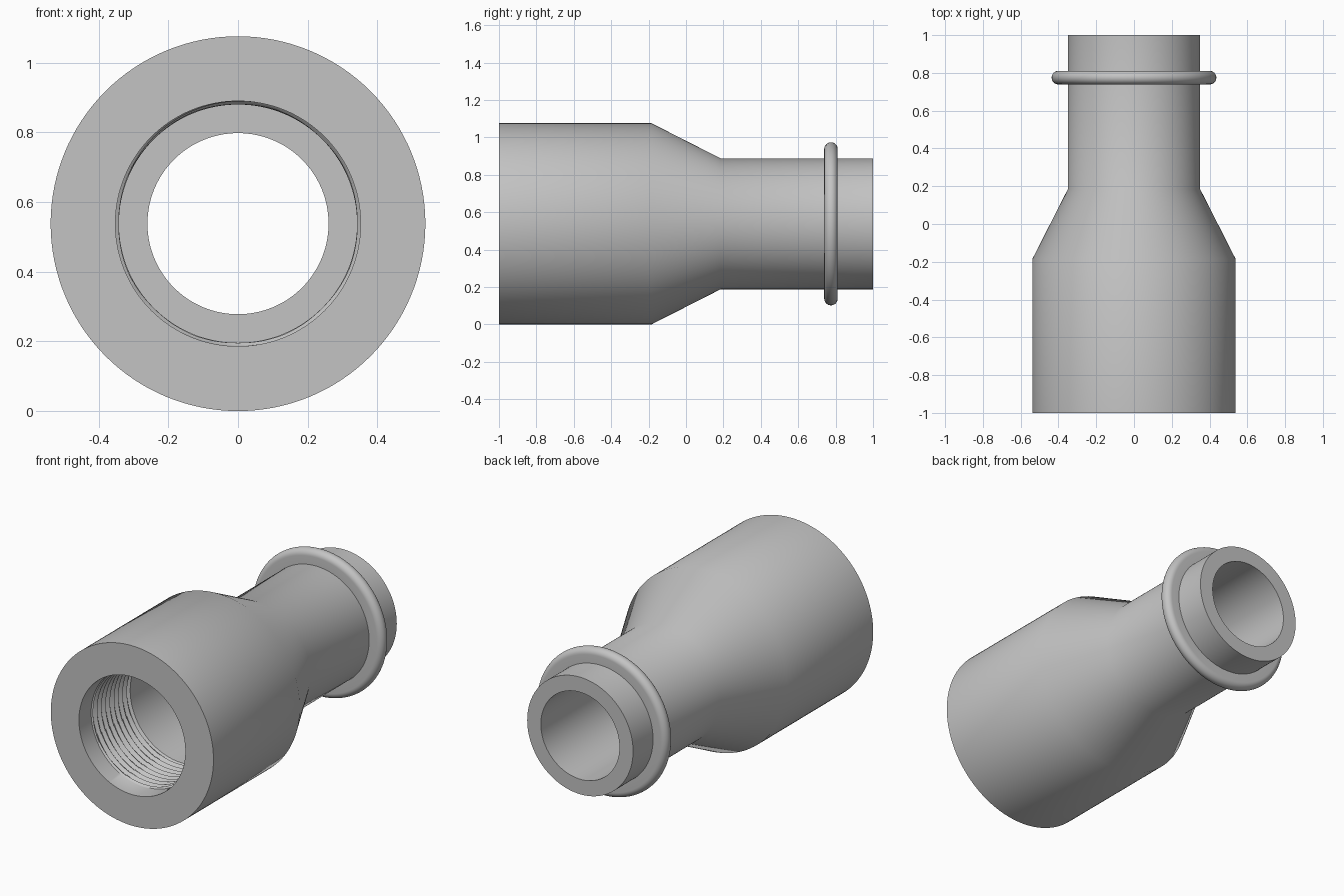
import bpy
import bmesh
from math import sin, cos, pi, radians

cube = bpy.data.objects.get("Cube")
if cube:
    bpy.data.objects.remove(cube)

AXIS_Z = 0.538
SEGMENTS = 128

metal = bpy.data.materials.new("grey metal")
metal.use_nodes = True
grey = (0.55, 0.55, 0.55, 1)
metal.diffuse_color = grey
metal.node_tree.nodes["Principled BSDF"].inputs["Base Color"].default_value = grey


def lathe(name, profile):
    """Revolve a closed profile of (y, radius) around the pipe axis.
    A radius may also be a function of the turn (0 to 1)."""
    bm = bmesh.new()
    rows = []
    for y, radius in profile:
        row = []
        for i in range(SEGMENTS):
            turn = i / SEGMENTS
            r = radius(turn) if callable(radius) else radius
            a = 2 * pi * turn
            row.append(bm.verts.new((r * cos(a), y, AXIS_Z + r * sin(a))))
        rows.append(row)
    for k, row in enumerate(rows):
        nxt = rows[(k + 1) % len(rows)]
        for i in range(SEGMENTS):
            j = (i + 1) % SEGMENTS
            bm.faces.new((row[i], row[j], nxt[j], nxt[i]))
    bmesh.ops.recalc_face_normals(bm, faces=bm.faces[:])
    mesh = bpy.data.meshes.new(name)
    bm.to_mesh(mesh)
    bm.free()
    mesh.materials.append(metal)
    obj = bpy.data.objects.new(name, mesh)
    bpy.context.collection.objects.link(obj)
    bpy.ops.object.select_all(action='DESELECT')
    obj.select_set(True)
    bpy.context.view_layer.objects.active = obj
    bpy.ops.object.shade_smooth_by_angle(angle=radians(35))
    return obj


# Helical internal thread
THREAD_START, THREAD_END, PITCH, STEPS = -0.88, -0.54, 0.04, 8
CREST, ROOT = 0.342, 0.36


def thread_radius(y):
    def radius(turn):
        phase = ((y - THREAD_START) / PITCH - turn) % 1
        return CREST + (ROOT - CREST) * abs(2 * phase - 1)
    return radius


count = round((THREAD_END - THREAD_START) / PITCH * STEPS)
thread = []
for n in range(count + 1):
    y = THREAD_START + n * PITCH / STEPS
    thread.append((y, thread_radius(y)))

# Socket, taper, neck and stepped bore in one closed wall
outside = [(-1, 0.538), (-0.185, 0.538), (0.185, 0.35), (1, 0.35)]
rear_bore = [(1, 0.26), (-0.18, 0.26), (-0.18, CREST), (THREAD_END + 0.01, CREST)]
front_bore = [(THREAD_START - 0.005, 0.352), (-1, 0.352)]
lathe("reducer_body", outside + rear_bore + thread[::-1] + front_bore)

# Collar with a rounded rim around the neck
RIM_Y, RIM_R, HALF = 0.775, 0.4, 0.036
rim = [(RIM_Y - HALF * cos(pi * k / 16), RIM_R + HALF * sin(pi * k / 16))
       for k in range(17)]
lathe("neck_collar", [(RIM_Y - HALF, 0.34)] + rim + [(RIM_Y + HALF, 0.34)])
